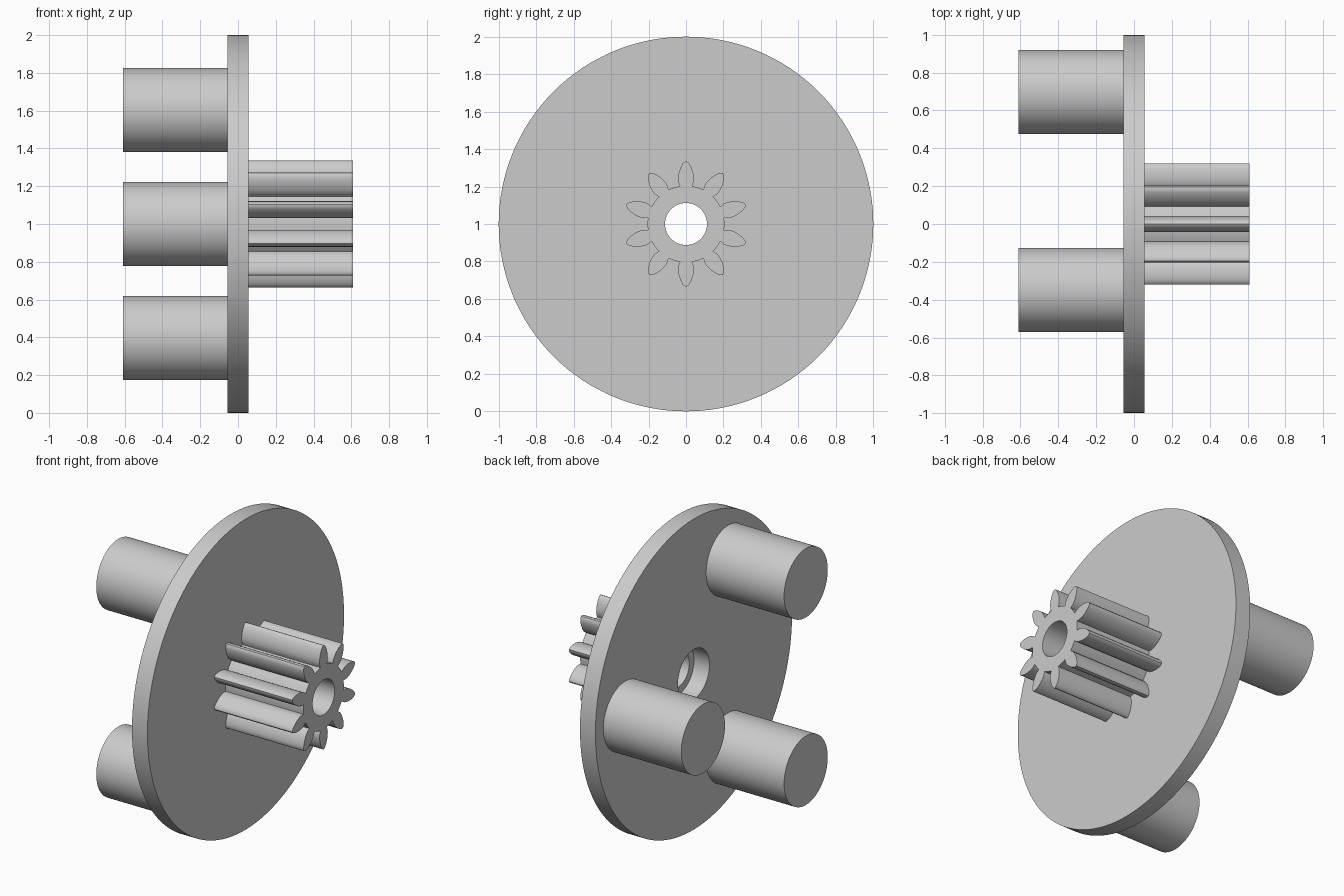
import bpy
import bmesh
from math import sin, cos, pi, radians
from mathutils import Matrix, Vector

cube = bpy.data.objects.get("Cube")
if cube:
    bpy.data.objects.remove(cube, do_unlink=True)

# One neutral grey for the whole part
grey = bpy.data.materials.new("light_grey")
grey.use_nodes = True
colour = (0.6, 0.6, 0.6, 1)
grey.diffuse_color = colour
grey.node_tree.nodes["Principled BSDF"].inputs["Base Color"].default_value = colour

AXIS_Z = 1.0          # height of the shared axis
PLATE = 0.055         # half thickness of the disc
END = 0.61            # reach of pegs and gear along x


def circle(radius, count=96):
    return [(radius * cos(2 * pi * i / count), radius * sin(2 * pi * i / count))
            for i in range(count)]


def extrude_x(name, loops, x0, x1, y=0.0, z=AXIS_Z):
    """Fill closed (y, z) loops, inner ones as holes, and extrude along x."""
    bm = bmesh.new()
    edges = []
    for loop in loops:
        verts = [bm.verts.new((x0, y + a, z + b)) for a, b in loop]
        edges += [bm.edges.new((v, verts[i - 1])) for i, v in enumerate(verts)]
    bmesh.ops.triangle_fill(bm, edges=edges, use_beauty=True, normal=(1, 0, 0))
    new = bmesh.ops.extrude_face_region(bm, geom=bm.faces[:], use_keep_orig=True)
    moved = [g for g in new["geom"] if isinstance(g, bmesh.types.BMVert)]
    bmesh.ops.translate(bm, verts=moved, vec=(x1 - x0, 0, 0))
    bmesh.ops.recalc_face_normals(bm, faces=bm.faces[:])
    mesh = bpy.data.meshes.new(name)
    bm.to_mesh(mesh)
    bm.free()
    mesh.materials.append(grey)
    obj = bpy.data.objects.new(name, mesh)
    bpy.context.collection.objects.link(obj)
    bpy.ops.object.select_all(action="DESELECT")
    obj.select_set(True)
    bpy.context.view_layer.objects.active = obj
    bpy.ops.object.shade_smooth_by_angle(angle=radians(30))
    return obj


def gear_outline(teeth=10):
    """Leaf-shaped teeth pointing outward, first one straight up."""
    root = 0.205
    half = [(0.032, 0.203), (0.039, 0.22), (0.042, 0.238), (0.041, 0.257),
            (0.037, 0.278), (0.030, 0.299), (0.021, 0.317), (0.011, 0.330)]
    tooth = [(-w, r) for w, r in reversed(half)]
    tooth = [(w, r) for w, r in half] + [(0, 0.335)] + tooth
    # short root arc leading to the next tooth
    tooth += [(-root * sin(radians(a)), root * cos(radians(a))) for a in (13, 18, 23)]
    points = []
    for i in range(teeth):
        turn = Matrix.Rotation(2 * pi * i / teeth, 2)
        points += [tuple(turn @ Vector(p)) for p in tooth]
    return points


# Disc with its wider centre bore
extrude_x("carrier_disc", [circle(1.0, 128), circle(0.16, 64)], -PLATE, PLATE)

# Pinion with a narrower bore
extrude_x("pinion_gear", [gear_outline(), circle(0.112, 64)], PLATE, END)

# Three pegs evenly spaced on the other side
for i in range(3):
    angle = 2 * pi * i / 3
    extrude_x(f"peg_{i + 1}", [circle(0.222)], -END, -PLATE,
              0.697 * cos(angle), AXIS_Z + 0.697 * sin(angle))
